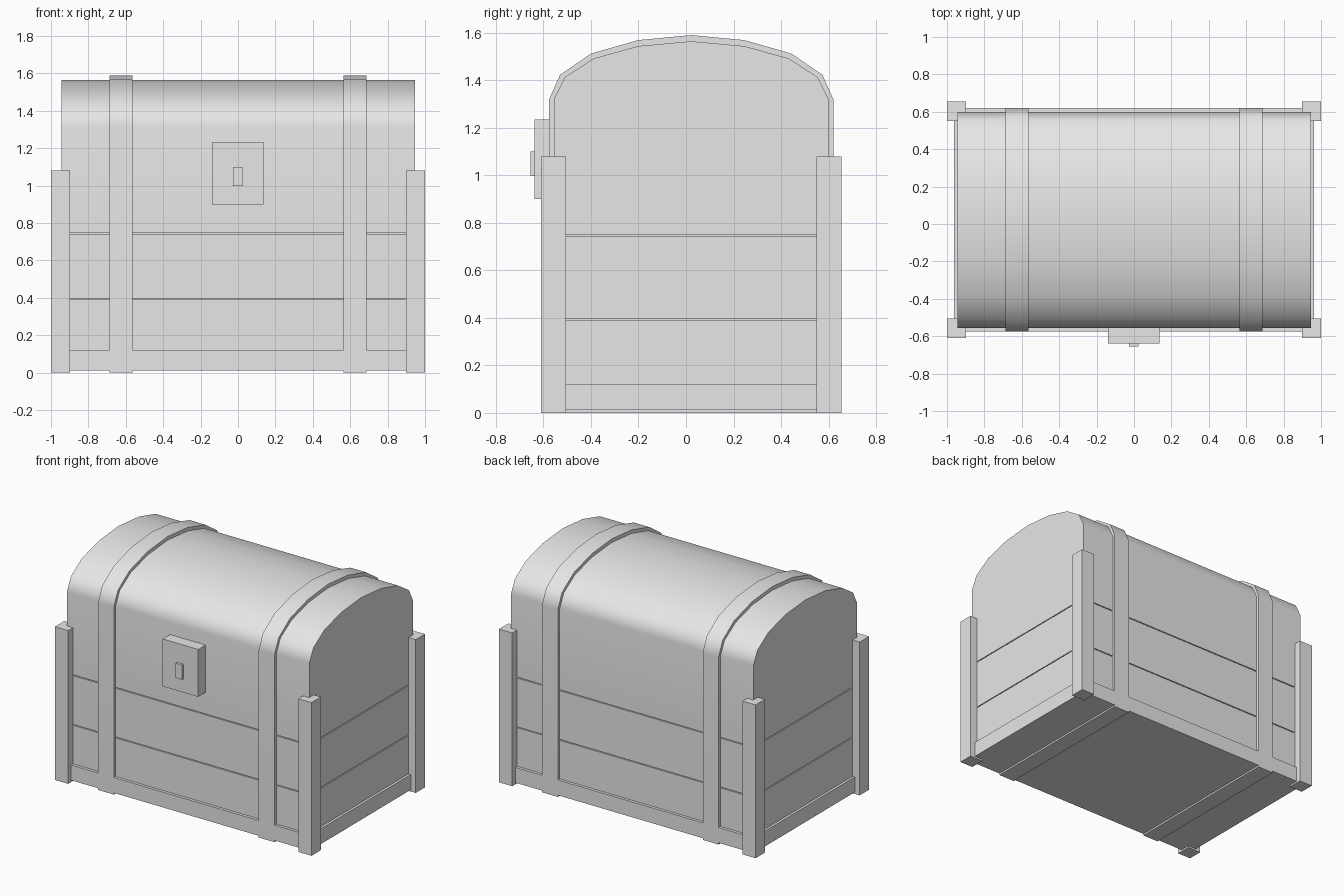
import bpy, bmesh, math

cube = bpy.data.objects.get("Cube")
if cube:
    bpy.data.objects.remove(cube, do_unlink=True)

grey = bpy.data.materials.new("plain grey")
grey.use_nodes = True
grey.diffuse_color = (0.8, 0.8, 0.8, 1)
grey.node_tree.nodes["Principled BSDF"].inputs["Base Color"].default_value = (0.8, 0.8, 0.8, 1)

MID = 0.022          # depth centre of the chest
SPRING = 1.32        # height where the lid starts to curve


def prism(name, outline, x0, x1):
    """Extrude a (y, z) outline from x0 to x1."""
    bm = bmesh.new()
    face = bm.faces.new([bm.verts.new((x0, y, z)) for y, z in outline])
    out = bmesh.ops.extrude_face_region(bm, geom=[face])["geom"]
    moved = [v for v in out if isinstance(v, bmesh.types.BMVert)]
    bmesh.ops.translate(bm, verts=moved, vec=(x1 - x0, 0, 0))
    bmesh.ops.recalc_face_normals(bm, faces=bm.faces)
    mesh = bpy.data.meshes.new(name)
    bm.to_mesh(mesh)
    bm.free()
    obj = bpy.data.objects.new(name, mesh)
    obj.data.materials.append(grey)
    bpy.context.collection.objects.link(obj)
    return obj


def box(name, x0, x1, y0, y1, z0, z1):
    return prism(name, [(y0, z0), (y1, z0), (y1, z1), (y0, z1)], x0, x1)


def smooth(obj):
    bpy.ops.object.select_all(action='DESELECT')
    obj.select_set(True)
    bpy.context.view_layer.objects.active = obj
    bpy.ops.object.shade_smooth_by_angle(angle=math.radians(40))
    mod = obj.modifiers.new("flat walls", 'WEIGHTED_NORMAL')
    mod.keep_sharp = True


def domed(bottom, half):
    """Half-outline of wall and lid, mirrored about the depth centre."""
    grow = half - 0.578
    side = [(half, bottom), (half, SPRING), (0.532 + grow, 1.413 + grow * 0.5),
            (0.41 + grow * 0.6, 1.492 + grow), (0.222, 1.544 + grow * 1.25)]
    return ([(MID + y, z) for y, z in side] + [(MID, 1.564 + grow * 1.3)]
            + [(MID - y, z) for y, z in reversed(side)])


# Plank walls with narrow gaps around an inset core
HALF_X, HALF_Y, GAP = 0.945, 0.578, 0.003
for name, z0, z1 in (("lower_plank", 0.1, 0.395), ("middle_plank", 0.395, 0.745)):
    box(name, -HALF_X, HALF_X, MID - HALF_Y, MID + HALF_Y, z0 + GAP, z1 - GAP)
box("inner_core", -HALF_X + 0.015, HALF_X - 0.015,
    MID - HALF_Y + 0.015, MID + HALF_Y - 0.015, 0.05, 0.9)
smooth(prism("upper_wall_and_lid", domed(0.745 + GAP, HALF_Y), -HALF_X, HALF_X))

# Base band
box("base_band", -0.962, 0.962, MID - 0.598, MID + 0.598, 0.012, 0.12)

# Straps and corner posts on both sides
for label, s in (("left", 1), ("right", -1)):
    smooth(prism(label + "_strap", domed(0, 0.598), *sorted((s * 0.565, s * 0.688))))
    for end, t in (("front", -1), ("back", 1)):
        x0, x1 = sorted((s * 0.897, s))
        y0, y1 = sorted((MID + t * 0.528, MID + t * 0.632))
        box(end + "_" + label + "_post", x0, x1, y0, y1, 0, 1.08)

# Lock plate with raised keyhole
box("lock_plate", -0.14, 0.136, -0.638, -0.54, 0.9, 1.234)
box("keyhole", -0.027, 0.023, -0.655, -0.62, 0.997, 1.1)
